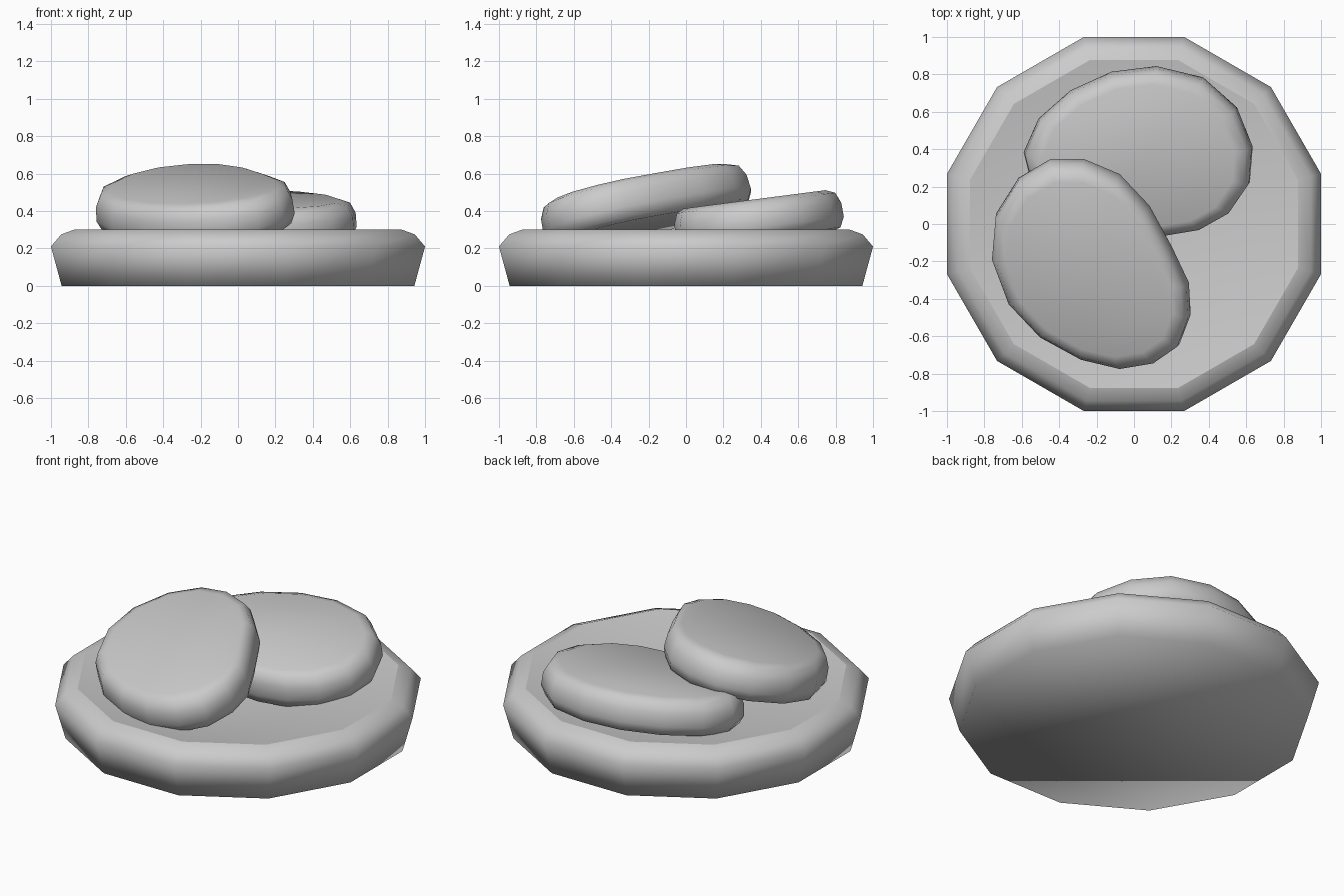
import bpy, bmesh, math

if "Cube" in bpy.data.objects:
    bpy.data.objects.remove(bpy.data.objects["Cube"])


def loft(name, rings, floor_z=None):
    """Skin closed rings listed from bottom to top; cap flat or fan to a centre point."""
    bm = bmesh.new()
    loops = [[bm.verts.new(p) for p in ring] for ring in rings]
    n = len(loops[0])
    for lo, hi in zip(loops, loops[1:]):
        for i in range(n):
            j = (i + 1) % n
            bm.faces.new((lo[i], lo[j], hi[j], hi[i]))
    bm.faces.new(loops[0][::-1])
    top = loops[-1]
    if floor_z is None:
        bm.faces.new(top)
    else:
        centre = bm.verts.new((0, 0, floor_z))
        for i in range(n):
            bm.faces.new((top[i], top[(i + 1) % n], centre))
    bmesh.ops.recalc_face_normals(bm, faces=bm.faces[:])
    for f in bm.faces:
        f.smooth = True
    # crisp inner rim on the dish
    if floor_z is not None:
        for i in range(n):
            bm.edges.get((top[i], top[(i + 1) % n])).smooth = False
    mesh = bpy.data.meshes.new(name)
    bm.to_mesh(mesh)
    bm.free()
    obj = bpy.data.objects.new(name, mesh)
    bpy.context.collection.objects.link(obj)
    return obj


def polygon(flat, z, sides=12):
    r = flat / math.cos(math.pi / sides)
    angles = [2 * math.pi * (i + 0.5) / sides for i in range(sides)]
    return [(r * math.cos(a), r * math.sin(a), z) for a in angles]


def patty(name, outline, a, b, c):
    """Rounded slab whose top lies on the plane z = a + b*x + c*y."""
    cx = sum(p[0] for p in outline) / len(outline)
    cy = sum(p[1] for p in outline) / len(outline)
    rings = []
    for s, depth in [(0.86, 0.22), (0.95, 0.205), (1.0, 0.15),
                     (0.99, 0.075), (0.94, 0.02), (0.84, 0.0)]:
        ring = []
        for px, py in outline:
            x, y = cx + (px - cx) * s, cy + (py - cy) * s
            shift = depth - 0.12
            ring.append((x + b * shift, y + c * shift, a + b * x + c * y - depth))
        rings.append(ring)
    return loft(name, rings)


# Twelve-sided plate with a shallow dished floor
loft("plate", [polygon(r, z) for r, z in
               [(0.943, 0), (1.0, 0.21), (0.945, 0.275), (0.877, 0.3)]], floor_z=0.15)

# Lower patty resting on the dish
patty("lower_patty", [
    (0.12, 0.84), (-0.12, 0.81), (-0.34, 0.71), (-0.51, 0.56),
    (-0.59, 0.38), (-0.55, 0.22), (-0.43, 0.09), (-0.24, 0.0),
    (-0.03, -0.05), (0.17, -0.06), (0.35, -0.03), (0.51, 0.06),
    (0.62, 0.22), (0.635, 0.41), (0.55, 0.62), (0.37, 0.78)],
    0.4125, 0.0, 0.13)

# Upper patty leaning on the lower one
patty("upper_patty", [
    (-0.27, 0.34), (-0.45, 0.34), (-0.62, 0.24), (-0.74, 0.05),
    (-0.76, -0.18), (-0.67, -0.42), (-0.50, -0.60), (-0.28, -0.72),
    (-0.07, -0.77), (0.11, -0.74), (0.24, -0.65), (0.30, -0.49),
    (0.29, -0.32), (0.20, -0.13), (0.08, 0.09), (-0.08, 0.26)],
    0.62, 0.11, 0.235)
